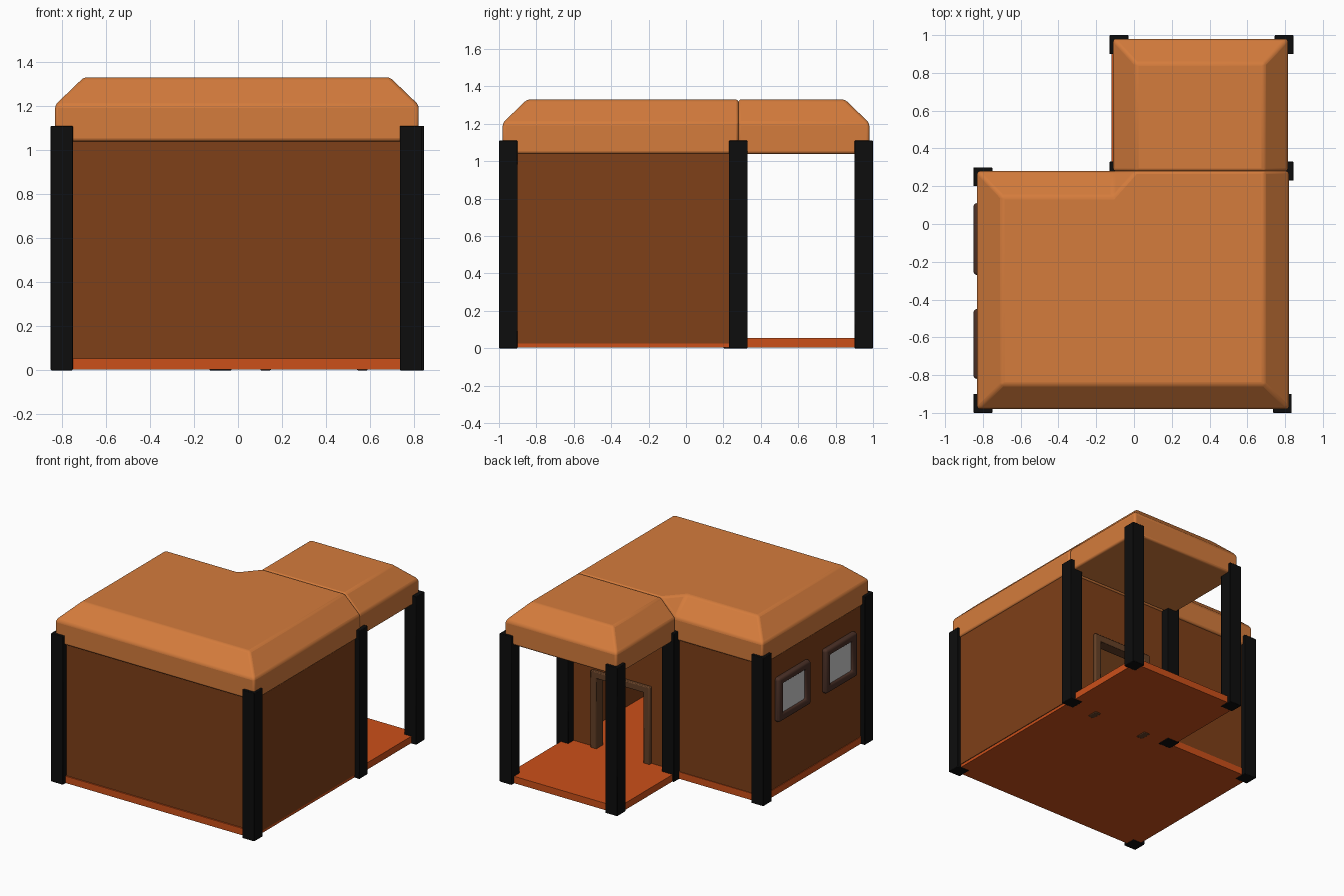
import bpy, bmesh

if "Cube" in bpy.data.objects:
    bpy.data.objects.remove(bpy.data.objects["Cube"])


def material(name, rgb):
    m = bpy.data.materials.new(name)
    m.diffuse_color = (*rgb, 1)
    m.use_nodes = True
    m.node_tree.nodes["Principled BSDF"].inputs["Base Color"].default_value = m.diffuse_color
    return m


ROOF = material("roof_orange", (0.66, 0.20, 0.045))
WALL = material("wall_brown", (0.21, 0.05, 0.009))
FLOOR = material("floor_red", (0.60, 0.08, 0.010))
POST = material("post_black", (0.004, 0.004, 0.004))
DOOR = material("door_wood", (0.13, 0.052, 0.02))
SASH = material("window_wood", (0.07, 0.03, 0.02))


def mesh_object(name, verts, faces, mat=None, bevel=0.0, segments=2):
    bm = bmesh.new()
    vs = [bm.verts.new(v) for v in verts]
    for f in faces:
        bm.faces.new([vs[i] for i in f])
    bmesh.ops.recalc_face_normals(bm, faces=bm.faces)
    me = bpy.data.meshes.new(name)
    bm.to_mesh(me)
    bm.free()
    ob = bpy.data.objects.new(name, me)
    bpy.context.collection.objects.link(ob)
    if mat:
        me.materials.append(mat)
    if bevel:
        b = ob.modifiers.new("soft_edges", "BEVEL")
        b.width, b.segments, b.limit_method = bevel, segments, "ANGLE"
        b.angle_limit = 0.4
        bpy.context.view_layer.objects.active = ob
        ob.select_set(True)
        bpy.ops.object.shade_smooth_by_angle(angle=0.6)
        ob.select_set(False)
    return ob


def prism(name, outline, z0, z1, mat=None, bevel=0.0):
    n = len(outline)
    verts = [(x, y, z) for z in (z0, z1) for x, y in outline]
    faces = [tuple(range(n)), tuple(range(n, 2 * n))]
    faces += [(i, (i + 1) % n, (i + 1) % n + n, i + n) for i in range(n)]
    return mesh_object(name, verts, faces, mat, bevel)


def box(name, x, y, z, mat=None, bevel=0.0):
    rect = [(x[0], y[0]), (x[1], y[0]), (x[1], y[1]), (x[0], y[1])]
    return prism(name, rect, z[0], z[1], mat, bevel)


# L-shaped floor slab under house and porch
prism("floor", [(-0.82, -0.97), (0.805, -0.97), (0.805, 0.97), (-0.12, 0.97),
                (-0.12, 0.27), (-0.82, 0.27)], 0.004, 0.055, FLOOR)

# Hollow walls, with a doorway at the back and two windows on the left
walls = box("walls", (-0.815, 0.81), (-0.96, 0.265), (0.025, 1.06), WALL)
windows = [(-0.82, -0.45), (-0.27, 0.11)]
cutters = [box("room_cutter", (-0.765, 0.76), (-0.91, 0.215), (-0.1, 1.2)),
           box("door_cutter", (0.14, 0.55), (0.1, 0.4), (-0.1, 0.59))]
for a, b in windows:
    cutters.append(box("window_cutter", (-1, -0.7), (a + 0.04, b - 0.04), (0.59, 0.84)))
for c in cutters:
    c.hide_render = True
    c.hide_set(True)
    m = walls.modifiers.new(c.name, "BOOLEAN")
    m.operation, m.object, m.solver = "DIFFERENCE", c, "EXACT"

# Doorway frame
prism_pts = [(0.10, 0.0), (0.15, 0.0), (0.15, 0.58), (0.54, 0.58),
             (0.54, 0.0), (0.59, 0.0), (0.59, 0.63), (0.10, 0.63)]
n = len(prism_pts)
mesh_object("door_frame", [(x, y, z) for y in (0.205, 0.29) for x, z in prism_pts],
            [tuple(range(n)), tuple(range(n, 2 * n))] +
            [(i, (i + 1) % n, (i + 1) % n + n, i + n) for i in range(n)], DOOR, 0.006)

# Window frames and panes
for k, (a, b) in enumerate(windows):
    rings = []
    for x in (-0.85, -0.755):
        for d in (0, 0.055):
            y0, y1, z0, z1 = a + d, b - d, 0.55 + d, 0.88 - d
            rings += [(x, y0, z0), (x, y1, z0), (x, y1, z1), (x, y0, z1)]
    faces = []
    for i in range(4):
        j = (i + 1) % 4
        for p, q in ((0, 4), (4, 12), (12, 8), (8, 0)):
            faces.append((p + i, p + j, q + j, q + i))
    mesh_object(f"window_frame_{k}", rings, faces, SASH, 0.018, 3)
    box(f"window_pane_{k}", (-0.832, -0.80), (a + 0.045, b - 0.045), (0.595, 0.835))

# Corner posts
for k, (x, y) in enumerate([(-0.85, -1.0), (0.735, -1.0), (-0.85, 0.2), (-0.13, 0.23),
                            (0.745, 0.23), (-0.13, 0.9), (0.745, 0.9)]):
    box(f"post_{k}", (x, x + 0.1), (y, y + 0.1), (0, 1.11), POST, 0.004)


def roof(name, eave, top, slopes):
    # eave ring at two heights, plus the flat top; slopes join eave to top
    n = len(eave)
    verts = [(x, y, z) for z in (1.04, 1.205) for x, y in eave] + [(x, y, 1.33) for x, y in top]
    faces = [tuple(range(n)), tuple(2 * n + i for i in range(len(top)))]
    faces += [(i, (i + 1) % n, (i + 1) % n + n, i + n) for i in range(n)]
    faces += [[n + i for i in e] + [2 * n + i for i in t] for e, t in slopes]
    mesh_object(name, verts, faces, ROOF, 0.014, 3)


# House roof: sloped on three sides and the free part of the back
roof("house_roof",
     [(-0.83, -0.98), (0.82, -0.98), (0.82, 0.28), (-0.11, 0.28), (-0.83, 0.28)],
     [(-0.70, -0.85), (0.69, -0.85), (0.69, 0.28), (0.01, 0.28), (-0.11, 0.145), (-0.70, 0.145)],
     [((0, 1), (1, 0)), ((1, 2), (2, 1)), ((2, 3), (3, 2)), ((3,), (4, 3)),
      ((3, 4), (5, 4)), ((4, 0), (0, 5))])

# Porch roof: meets the house roof at its front end
roof("porch_roof",
     [(-0.11, 0.28), (0.815, 0.28), (0.815, 0.98), (-0.11, 0.98)],
     [(0.01, 0.28), (0.69, 0.28), (0.69, 0.85), (0.01, 0.85)],
     [((0, 1), (1, 0)), ((1, 2), (2, 1)), ((2, 3), (3, 2)), ((3, 0), (0, 3))])
